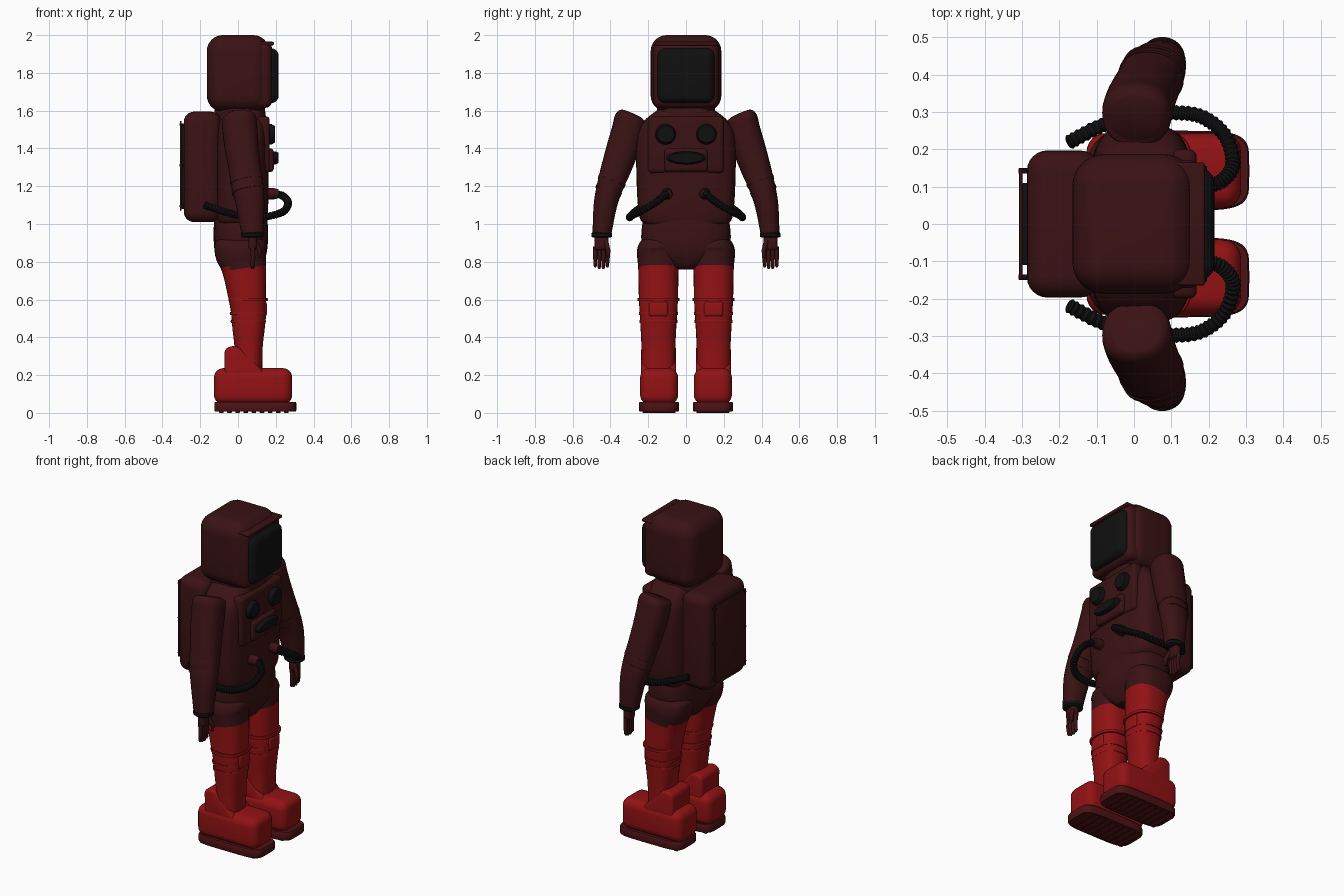
import bpy, bmesh, math
from mathutils import Vector

cube = bpy.data.objects.get("Cube")
if cube:
    bpy.data.objects.remove(cube, do_unlink=True)


def material(name, color):
    m = bpy.data.materials.new(name)
    m.use_nodes = True
    m.diffuse_color = (*color, 1)
    m.node_tree.nodes["Principled BSDF"].inputs["Base Color"].default_value = (*color, 1)
    return m


MAROON = material("dark maroon", (.042, .006, .007))
RED = material("bright red", (.29, .006, .007))
SOLE = material("sole red", (.075, .006, .007))
BLACK = material("black", (.005, .005, .005))


def finish(name, bm, mat, angle=40):
    bmesh.ops.recalc_face_normals(bm, faces=bm.faces)
    mesh = bpy.data.meshes.new(name)
    bm.to_mesh(mesh)
    bm.free()
    ob = bpy.data.objects.new(name, mesh)
    bpy.context.collection.objects.link(ob)
    mesh.materials.append(mat)
    bpy.ops.object.select_all(action='DESELECT')
    ob.select_set(True)
    bpy.context.view_layer.objects.active = ob
    bpy.ops.object.shade_smooth_by_angle(angle=math.radians(angle))
    return ob


def bevel(bm, radius, segments):
    bmesh.ops.bevel(bm, geom=bm.edges[:], offset=radius, segments=segments,
                    profile=.5, affect='EDGES', clamp_overlap=True)


def box(name, low, high, mat, radius=.01, segments=4):
    """Rounded box between two corners."""
    bm = bmesh.new()
    bmesh.ops.create_cube(bm, size=1)
    low, high = Vector(low), Vector(high)
    for v in bm.verts:
        v.co = (low + high) / 2 + v.co * (high - low)
    bevel(bm, radius, segments)
    return finish(name, bm, mat)


def prism(name, outline, y0, y1, mat, radius):
    """Side outline (x, z) extruded across y and rounded."""
    bm = bmesh.new()
    face = bm.faces.new([bm.verts.new((x, y0, z)) for x, z in outline])
    ext = bmesh.ops.extrude_face_region(bm, geom=[face])
    for v in ext["geom"]:
        if isinstance(v, bmesh.types.BMVert):
            v.co.y = y1
    bevel(bm, radius, 4)
    return finish(name, bm, mat)


def smooth_rows(rows, steps):
    """Catmull-Rom interpolation of rows of numbers."""
    out = []
    for i in range(len(rows) - 1):
        a, b, c, d = (rows[min(max(i + k, 0), len(rows) - 1)] for k in (-1, 0, 1, 2))
        for s in range(steps):
            t = s / steps
            out.append([q + t / 2 * (r - p + t * (2 * p - 5 * q + 4 * r - w + t * (3 * (q - r) + w - p)))
                        for p, q, r, w in zip(a, b, c, d)])
    return out + [list(rows[-1])]


def loft(name, rows, mat, power=2, ref=(1, 0, 0), sides=32, steps=1):
    """Rings (x, y, z, radius along ref, other radius) skinned along a path."""
    rows = smooth_rows(rows, steps)
    bm, rings = bmesh.new(), []
    for i, (x, y, z, ru, rv) in enumerate(rows):
        t = Vector(rows[min(i + 1, len(rows) - 1)][:3]) - Vector(rows[max(i - 1, 0)][:3])
        t.normalize()
        u = Vector(ref)
        u = (u - t * u.dot(t)).normalized()
        v = t.cross(u)
        ring = []
        for k in range(sides):
            a = math.tau * k / sides
            c, s = (math.copysign(abs(f) ** (2 / power), f) for f in (math.cos(a), math.sin(a)))
            ring.append(bm.verts.new(Vector((x, y, z)) + u * ru * c + v * rv * s))
        rings.append(ring)
    for a, b in zip(rings, rings[1:]):
        for k in range(sides):
            n = (k + 1) % sides
            bm.faces.new((a[k], a[n], b[n], b[k]))
    bm.faces.new(rings[0])
    bm.faces.new(rings[-1])
    return finish(name, bm, mat)


def disc(name, x0, x1, y, z, rz, ry, mat):
    """Domed button facing forward."""
    e = (x1 - x0) * .3
    rows = [(x0, y, z, rz, ry), (x1 - e, y, z, rz, ry), (x1, y, z, rz * .8, ry * .85)]
    return loft(name, rows, mat, ref=(0, 0, 1))


# Helmet with visor and brim
box("helmet", (-.165, -.187, 1.595), (.165, .187, 2), MAROON, .085, 8)
box("visor_frame", (0, -.172, 1.615), (.18, .172, 1.965), MAROON, .035)
box("visor", (.1, -.15, 1.64), (.215, .15, 1.93), BLACK, .04, 6)
box("helmet_brim", (.02, -.165, 1.945), (.19, .165, 1.965), MAROON, .008)
loft("neck_ring", [(.01, 0, 1.55, .14, .16), (.01, 0, 1.63, .13, .15)], MAROON, 3)

# Torso and pelvis
loft("torso", [(.02, 0, z, rx, ry) for z, rx, ry in (
    (.99, .12, .2), (1.02, .135, .24), (1.1, .14, .255), (1.25, .142, .262), (1.45, .138, .262),
    (1.54, .13, .225), (1.59, .115, .17), (1.62, .09, .12))], MAROON, 3.6, sides=48, steps=4)
loft("pelvis", [(.015, 0, z, rx, ry) for z, rx, ry in (
    (1.03, .14, .225), (.97, .144, .235), (.9, .143, .232), (.84, .135, .18),
    (.79, .115, .1), (.76, .09, .05))], MAROON, 2.8, steps=4)

# Chest plate and control panel
box("chest_plate", (.1, -.2, 1.27), (.168, .2, 1.57), MAROON, .02)
box("control_panel", (.13, -.115, 1.275), (.19, .115, 1.4), MAROON, .02)
disc("panel_display", .17, .215, 0, 1.35, .034, .105, BLACK)

# Backpack with rear plate
box("backpack", (-.287, -.197, 1.01), (-.09, .197, 1.595), MAROON, .055, 6)
box("backpack_panel", (-.3, -.11, 1.08), (-.27, .11, 1.53), BLACK, .006)
box("backpack_cover", (-.308, -.15, 1.07), (-.299, .15, 1.545), MAROON, .003, 2)

for side, s in (("left", 1), ("right", -1)):
    def sided(rows):
        return [(r[0], s * r[1], *r[2:]) for r in rows]

    def sbox(name, low, high, *args):
        ys = sorted((s * low[1], s * high[1]))
        return box(f"{side}_{name}", (low[0], ys[0], low[2]), (high[0], ys[1], high[2]), *args)

    # Chest dials and rear cover pins
    disc(f"{side}_chest_dial", .14, .195, s * .108, 1.475, .054, .054, BLACK)
    for k in range(3):
        z = 1.09 + k * .215
        sbox(f"cover_pin_{k}", (-.31, .135, z), (-.28, .15, z + .012), BLACK, .003, 2)

    # Arm with elbow bands
    loft(f"{side}_arm", sided([
        (.005, .286, 1.58, .065, .06), (.007, .293, 1.56, .09, .084), (.01, .305, 1.5, .093, .087),
        (.02, .335, 1.4, .09, .086), (.035, .368, 1.3, .086, .08), (.05, .402, 1.2, .085, .07),
        (.065, .427, 1.1, .075, .062), (.076, .445, .95, .058, .05)]), MAROON, 2.3, steps=4)
    for k in range(2):
        d = k * .05
        loft(f"{side}_elbow_band_{k}", sided([
            (.044 + d / 9, .39 + d / 3, 1.235 - d, .088 - d / 15, .076 - d / 12),
            (.047 + d / 9, .396 + d / 3, 1.22 - d, .088 - d / 15, .075 - d / 12)]), MAROON, 2.3)
    loft(f"{side}_wrist_cuff", sided([(.076, .446, z, r, r * .92) for z, r in
         ((.928, .052), (.934, .06), (.951, .06), (.957, .052))]), BLACK)

    # Gloved hand
    sbox("palm", (.055, .41, .86), (.1, .485, .94), MAROON, .018)
    for k in range(4):
        y, drop = .416 + k * .0215, .008 * abs(k - 1.4)
        loft(f"{side}_finger_{k}", sided([
            (.077, y, .88, .012, .011), (.08, y, .82, .012, .011),
            (.076, y, .768 + drop, .01, .009), (.076, y, .758 + drop, .005, .005)]), MAROON, sides=12)
    loft(f"{side}_thumb", sided([(.09, .425, .91, .013, .013), (.115, .412, .86, .012, .012),
         (.112, .41, .82, .007, .007)]), MAROON, sides=12)

    # Leg: maroon trouser top, red below
    leg = loft(f"{side}_leg", [(x, s * .146, z, rx, ry) for z, x, rx, ry in (
        (.93, .015, .1, .07), (.9, .015, .135, .1), (.85, .015, .137, .114), (.766, .032, .118, .107),
        (.62, .048, .1, .104), (.54, .056, .094, .1), (.44, .056, .085, .094),
        (.35, .056, .075, .09), (.2, .056, .072, .088))], MAROON, 2.5, steps=4)
    leg.data.materials.append(RED)
    for p in leg.data.polygons:
        p.material_index = int(p.center.z < .766)
    for k, z in enumerate((.6, .525, .485)):
        r = .09 + (z - .485) * .1
        loft(f"{side}_knee_band_{k}", [(.054, s * .146, z + dz, r + .004 - abs(dz) / 3, r + .01)
             for dz in (-.008, 0, .008)], RED, 2.5)
    sbox("knee_pad", (.12, .095, .51), (.153, .197, .59), RED, .014)

    # Boot with cuff, sole and treads
    prism(f"{side}_boot_cuff", [(-.07, .1), (-.072, .335), (-.04, .355), (.005, .35), (.135, .22), (.135, .1)],
          s * .052, s * .237, RED, .025)
    sbox("boot", (-.127, .042, .045), (.287, .243, .237), RED, .05, 6)
    loft(f"{side}_sole", [(.092, s * .143, z, rx, rx - .11) for z, rx in
         ((.008, .214), (.014, .217), (.05, .217), (.058, .213))], SOLE, 5, sides=48)
    for k in range(9):
        x = -.1 + k * .043
        sbox(f"tread_{k}", (x, .055, 0), (x + .024, .23, .02), SOLE, .003, 2)

    # Ribbed air hose from chest fitting round to the pack
    disc(f"{side}_hose_fitting", .13, .215, s * .1, 1.16, .03, .03, MAROON)
    path = smooth_rows([(.19, .1, 1.16), (.235, .115, 1.15), (.265, .16, 1.115), (.245, .235, 1.07),
                        (.18, .288, 1.045), (.09, .298, 1.035), (0, .29, 1.045),
                        (-.09, .262, 1.07), (-.175, .218, 1.1)], 12)
    loft(f"{side}_air_hose", sided([(*p, r, r) for p, r in
         ((p, .021 if i % 2 else .017) for i, p in enumerate(path))]), BLACK, ref=(0, 0, 1), sides=16)
